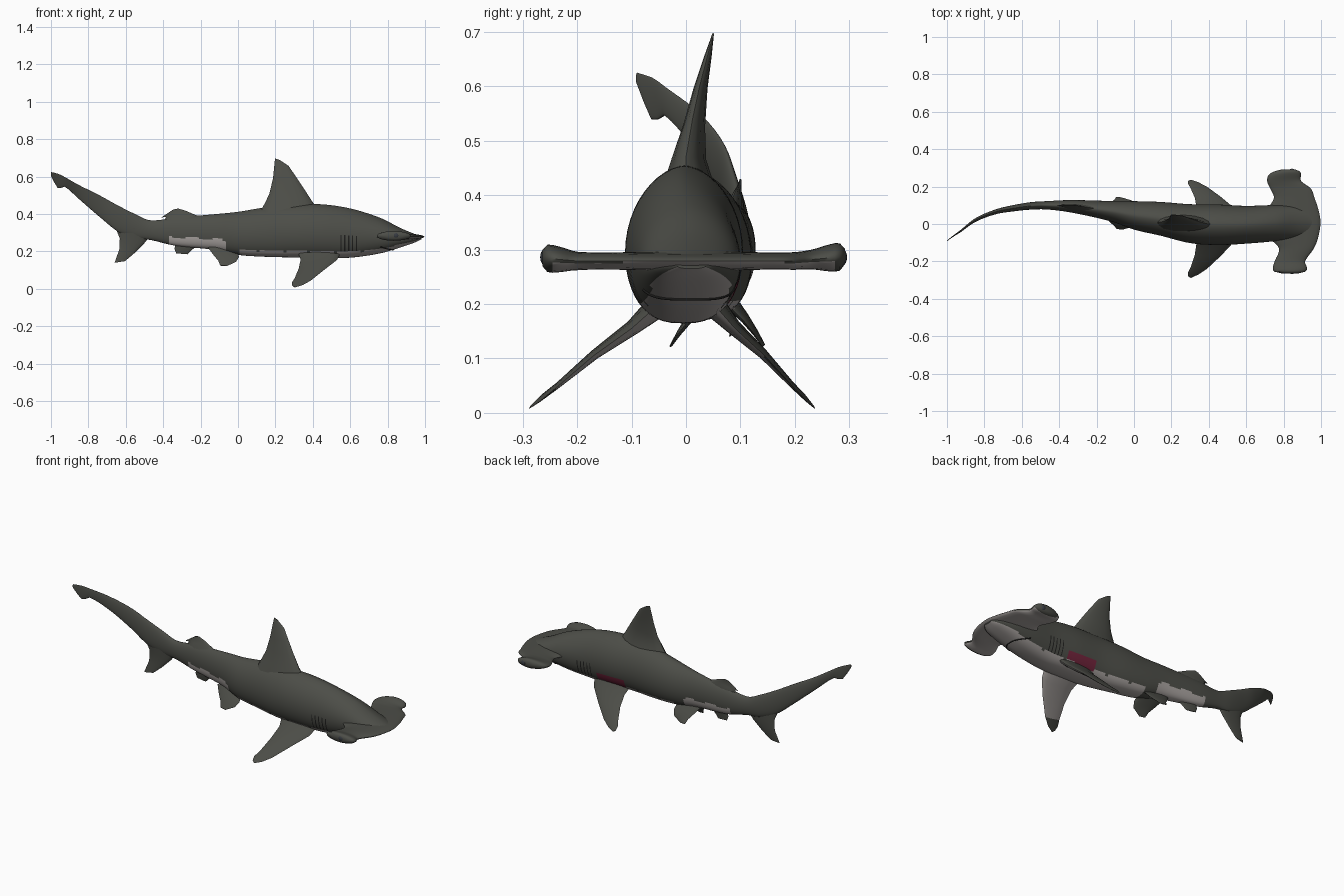
import bpy, bmesh, math
from mathutils import Vector

cube = bpy.data.objects.get("Cube")
if cube:
    bpy.data.objects.remove(cube, do_unlink=True)


def material(name, r, g, b):
    m = bpy.data.materials.new(name)
    m.use_nodes = True
    m.diffuse_color = (r, g, b, 1)
    bsdf = m.node_tree.nodes["Principled BSDF"]
    bsdf.inputs["Base Color"].default_value = (r, g, b, 1)
    bsdf.inputs["Roughness"].default_value = 0.8
    return m


SKIN, BELLY, WOUND, BLACK, EYE = range(5)
MATS = [material("dark_skin", .073, .075, .064), material("pale_belly", .40, .37, .355),
        material("wound_red", .17, .018, .045), material("slit_black", .015, .015, .014),
        material("eye_grey", .04, .045, .055)]


def finish(obj, angle=50):
    bpy.ops.object.select_all(action='DESELECT')
    obj.select_set(True)
    bpy.context.view_layer.objects.active = obj
    bpy.ops.object.shade_smooth_by_angle(angle=math.radians(angle))


def loft(name, rings, rule):
    """Skin closed rings of points; rule(centre, normal) picks the material."""
    bm = bmesh.new()
    loops = [[bm.verts.new(p) for p in ring] for ring in rings]
    n = len(rings[0])
    for a, b in zip(loops, loops[1:]):
        for i in range(n):
            j = (i + 1) % n
            bm.faces.new((a[i], a[j], b[j], b[i]))
    bm.faces.new(loops[0])
    bm.faces.new(loops[-1])
    bmesh.ops.recalc_face_normals(bm, faces=bm.faces)
    bm.normal_update()
    for f in bm.faces:
        f.material_index = rule(f.calc_center_median(), f.normal)
    me = bpy.data.meshes.new(name)
    bm.to_mesh(me)
    bm.free()
    for m in MATS:
        me.materials.append(m)
    obj = bpy.data.objects.new(name, me)
    bpy.context.collection.objects.link(obj)
    finish(obj)
    return obj


def curve_at(table, x):
    """Smooth interpolation of table rows keyed by their first value."""
    last = len(table) - 1
    k = 0
    while k < last - 1 and x > table[k + 1][0]:
        k += 1
    p, q = table[k], table[k + 1]
    o, r = table[max(k - 1, 0)], table[min(k + 2, last)]
    h = q[0] - p[0]
    t = min(max((x - p[0]) / h, 0), 1)
    out = []
    for i in range(1, len(p)):
        m0 = (q[i] - o[i]) / (q[0] - o[0]) * h
        m1 = (r[i] - p[i]) / (r[0] - p[0]) * h
        out.append((2*t**3 - 3*t*t + 1) * p[i] + (t**3 - 2*t*t + t) * m0
                   + (3*t*t - 2*t**3) * q[i] + (t**3 - t*t) * m1)
    return out


def wing(name, sections, normal, rule, sides=16):
    """Lens-shaped blade through (leading point, trailing point, half thickness)."""
    rings = []
    for lead, trail, th in sections:
        lead, trail = Vector(lead), Vector(trail)
        mid, half = (lead + trail) / 2, (lead - trail) / 2
        rings.append([mid + half * math.cos(a) + Vector(normal) * th * math.sin(a)
                      for a in (math.tau * i / sides for i in range(sides))])
    return loft(name, rings, rule)


def plain(c, n):
    return SKIN


# Body and upper tail lobe: x, centre y, half width, bottom z, top z
BODY = [(-1, -.09, .002, .605, .625), (-.96, -.06, .004, .535, .615),
        (-.93, -.04, .006, .548, .60), (-.85, .02, .01, .48, .555),
        (-.74, .065, .013, .385, .50), (-.64, .085, .017, .305, .445),
        (-.55, .097, .02, .27, .40), (-.47, .10, .022, .262, .367),
        (-.34, .095, .033, .232, .38), (-.12, .068, .055, .208, .40),
        (0, .046, .076, .182, .412), (.14, .028, .09, .172, .435),
        (.3, .002, .104, .168, .452), (.45, -.004, .108, .165, .452),
        (.6, -.004, .101, .167, .43), (.76, .005, .096, .19, .38),
        (.87, .01, .085, .222, .325), (.95, .01, .06, .25, .292),
        (.98, .01, .03, .265, .285)]


def body_point(x, a):
    yc, w, zb, zt = curve_at(BODY, x)
    zm = zb + .45 * (zt - zb)
    c, s = math.cos(a), math.sin(a)
    y = yc + w * math.copysign(abs(c) ** (1.15 if s > 0 else .75), c)
    return Vector((x, y, zm + s * (zt - zm if s > 0 else zm - zb)))


GILLS = [.55 + .021 * i for i in range(5)]


def body_rule(c, n):
    yc, w, zb, zt = curve_at(BODY, c.x)
    t = (c.z - zb) / (zt - zb)
    if any(abs(c.x - g) < .002 for g in GILLS) and .14 < t < .46:
        return BLACK
    if c.y > yc and .33 < c.x < .51 and .197 < c.z < .24:
        return WOUND
    # Ragged edge of the pale underside
    wave = .02 * math.sin(c.x * 45)
    if -.37 < c.x < -.07:
        return BELLY if t < .30 + wave else SKIN
    if c.x > 0:
        return BELLY if t < .13 + .25 * max(c.x - .72, 0) + wave else SKIN
    return SKIN


xs = sorted([-1 + 1.98 * i / 110 for i in range(111)]
            + [g + d for g in GILLS for d in (-.003, .003)])
loft("body", [[body_point(x, math.tau * i / 48) for i in range(48)] for x in xs], body_rule)

# Hammer head: y, back x, front x, half thickness
HAMMER = [(-.264, .79, .88, .015), (-.255, .75, .915, .025), (-.235, .742, .925, .024),
          (-.20, .752, .915, .017), (-.13, .775, .962, .016), (-.07, .72, .985, .017),
          (.01, .69, .997, .018), (.08, .715, .985, .017), (.14, .748, .965, .016),
          (.19, .728, .945, .016), (.23, .712, .893, .018), (.265, .722, .893, .025),
          (.283, .755, .885, .025), (.292, .79, .86, .014)]
sections = []
for i in range(61):
    y = -.264 + .556 * i / 60
    back, front, th = curve_at(HAMMER, y)
    z = .279 + .09 * max(abs(y) - .2, 0)
    sections.append(((front, y, z), (back, y, z), th))
wing("hammer_head", sections, (0, 0, 1),
     lambda c, n: BELLY if n.z < -.6 and -.245 < c.y < .27 else SKIN, 24)

# Eyes on the hammer ends
for name, y in (("left_eye", .284), ("right_eye", -.256)):
    bpy.ops.mesh.primitive_uv_sphere_add(segments=16, ring_count=10, radius=.017,
                                         location=(.845, y, .286))
    eye = bpy.context.object
    eye.name = name
    eye.scale.y = .7
    eye.data.materials.append(MATS[EYE])
    finish(eye)

# Mouth slit under the head
curve = bpy.data.curves.new("mouth", 'CURVE')
curve.dimensions = '3D'
curve.bevel_depth = .003
line = curve.splines.new('POLY')
line.points.add(16)
for i, p in enumerate(line.points):
    u = i / 8 - 1
    p.co = (*body_point(.83 - .07 * u * u, -math.pi / 2 + u * .95), 1)
curve.materials.append(MATS[BLACK])
bpy.context.collection.objects.link(bpy.data.objects.new("mouth", curve))

# Upright fins
SIDE = (0, 1, 0)
wing("dorsal_fin", [((.43, 0, .42), (.11, .01, .40), .05), ((.395, 0, .47), (.145, .01, .46), .032),
                    ((.35, .012, .54), (.168, .018, .51), .02),
                    ((.31, .025, .60), (.187, .028, .59), .013),
                    ((.27, .04, .658), (.193, .04, .65), .007),
                    ((.225, .048, .688), (.198, .05, .698), .002)], SIDE, plain)
wing("second_dorsal_fin", [((-.19, .08, .38), (-.40, .098, .355), .018),
                           ((-.25, .09, .405), (-.385, .1, .385), .009),
                           ((-.28, .095, .418), (-.41, .1, .382), .004),
                           ((-.32, .1, .43), (-.345, .1, .425), .002)], SIDE, plain)
wing("lower_tail_lobe", [((-.45, .10, .31), (-.66, .085, .34), .016),
                         ((-.50, .098, .245), (-.632, .09, .27), .011),
                         ((-.555, .092, .19), (-.635, .09, .21), .006),
                         ((-.605, .085, .148), (-.66, .08, .14), .002)], SIDE, plain)
wing("anal_fin", [((-.21, .082, .24), (-.33, .095, .25), .012),
                  ((-.25, .085, .205), (-.34, .095, .215), .006),
                  ((-.27, .09, .185), (-.33, .095, .19), .002)], SIDE, plain)

# Paired fins: x lead, x trail, distance out, z lead, z trail, half thickness
PECTORAL = [(.55, .32, .055, .195, .195, .022), (.53, .335, .10, .155, .158, .014),
            (.465, .325, .17, .105, .11, .009), (.39, .302, .24, .045, .055, .005),
            (.345, .288, .27, .02, .035, .003), (.305, .29, .288, .008, .018, .0015)]
PELVIC = [(.0, -.16, .02, .20, .22, .012), (.005, -.13, .05, .17, .18, .008),
          (-.01, -.105, .07, .145, .15, .005), (-.06, -.095, .085, .122, .125, .002)]
for side, label in ((1, "left"), (-1, "right")):
    reach = .78 if side > 0 else 1
    up = Vector((0, side * .6, .8))
    rows = []
    for xl, xt, d, zl, zt, th in PECTORAL:
        y = side * (.055 + (d - .055) * reach)
        rows.append(((xl, y, zl), (xt, y * .97, zt), th))
    wing(label + "_pectoral_fin", rows, up,
         lambda c, n: BELLY if n.dot(up) < -.3 and abs(c.y) < .17 + .04 * (side < 0) else SKIN)
    rows = [((xl, .055 + side * d, zl), (xt, .06 + side * d, zt), th)
            for xl, xt, d, zl, zt, th in PELVIC]
    wing(label + "_pelvic_fin", rows, up, plain)
